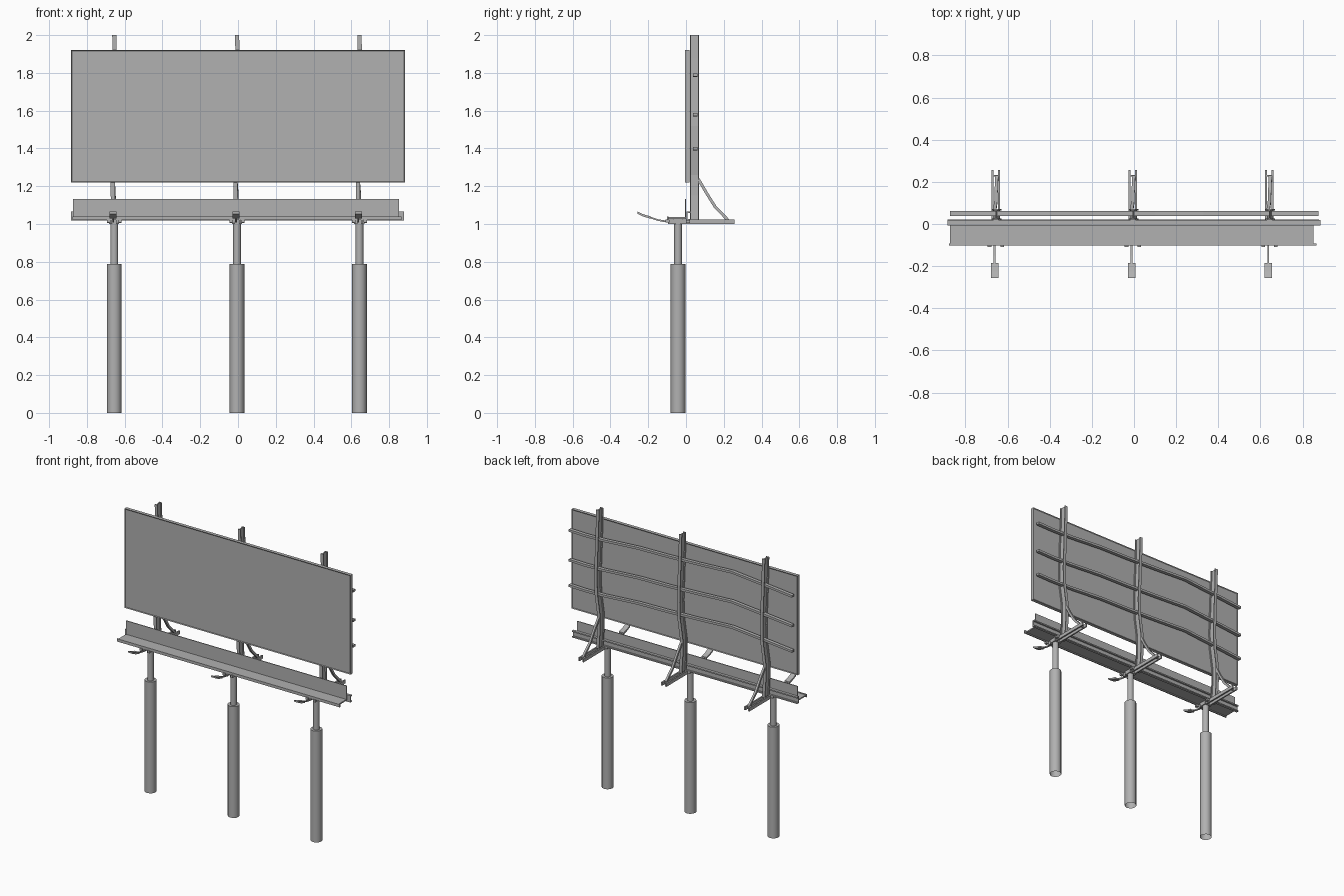
import bpy, bmesh, math
from mathutils import Vector

if "Cube" in bpy.data.objects:
    bpy.data.objects.remove(bpy.data.objects["Cube"])

# Mid-dark grey for the whole structure
grey = bpy.data.materials.new("dark_grey")
grey.diffuse_color = (.44, .44, .44, 1)
grey.use_nodes = True
grey.node_tree.nodes["Principled BSDF"].inputs["Base Color"].default_value = grey.diffuse_color


def finish(bm, name):
    bmesh.ops.recalc_face_normals(bm, faces=bm.faces)
    me = bpy.data.meshes.new(name)
    bm.to_mesh(me)
    bm.free()
    me.materials.append(grey)
    ob = bpy.data.objects.new(name, me)
    bpy.context.collection.objects.link(ob)
    return ob


def box(name, x0, x1, y0, y1, z0, z1):
    bm = bmesh.new()
    bmesh.ops.create_cube(bm, size=1)
    for v in bm.verts:
        v.co = Vector((x0 + (v.co.x + .5) * (x1 - x0),
                       y0 + (v.co.y + .5) * (y1 - y0),
                       z0 + (v.co.z + .5) * (z1 - z0)))
    return finish(bm, name)


def cylinder(name, x, y, z0, z1, r, sides=12):
    """Upright tube, capped on top and open at the bottom."""
    bpy.ops.mesh.primitive_cylinder_add(vertices=sides, radius=r, depth=z1 - z0,
                                        location=(x, y, (z0 + z1) / 2))
    ob = bpy.context.object
    ob.name = name
    bm = bmesh.new()
    bm.from_mesh(ob.data)
    bmesh.ops.delete(bm, geom=[f for f in bm.faces if f.normal.z < -.9], context='FACES_ONLY')
    bm.to_mesh(ob.data)
    bm.free()
    ob.data.materials.append(grey)
    bpy.ops.object.shade_smooth_by_angle(angle=math.radians(40))
    return ob


def loft(name, path, section, u, v):
    """Sweep a flat section (a, b) along path points; u and v are its fixed axes."""
    bm = bmesh.new()
    u, v = Vector(u), Vector(v)
    rings = [[bm.verts.new(Vector(p) + u * a + v * b) for a, b in section] for p in path]
    n = len(section)
    for r, s in zip(rings, rings[1:]):
        for i in range(n):
            bm.faces.new((r[i], r[(i + 1) % n], s[(i + 1) % n], s[i]))
    bm.faces.new(rings[0])
    bm.faces.new(rings[-1])
    return finish(bm, name)


def rect(w, h):
    return [(-w / 2, -h / 2), (w / 2, -h / 2), (w / 2, h / 2), (-w / 2, h / 2)]


def i_section(w, h, t):
    q = [(w / 2, h / 2), (w / 2, h / 2 - t), (t / 2, h / 2 - t)]
    half = q + [(a, -b) for a, b in reversed(q)]
    return half + [(-a, -b) for a, b in half[:]]


X, Y, Z = (1, 0, 0), (0, 1, 0), (0, 0, 1)

# Sign board with a thin raised rim on front and back
board = box("sign_board", -.885, .885, -.006, .018, 1.22, 1.922)
bm = bmesh.new()
bm.from_mesh(board.data)
for side in (-1, 1):
    face = [f for f in bm.faces if f.normal.y * side > .9]
    bmesh.ops.inset_region(bm, faces=face, thickness=.008, depth=0)
    bmesh.ops.translate(bm, verts=list(face[0].verts), vec=(0, -side * .004, 0))
bm.to_mesh(board.data)
bm.free()

# Slightly wavy horizontal stringers behind the board
wave = [(.875, 0), (.75, -.003), (.6, .0), (.33, .018), (.1, .022), (-.15, .032),
        (-.4, .045), (-.65, .022), (-.872, 0)]
for i, z in enumerate((1.79, 1.58, 1.4)):
    loft(f"stringer_{i}", [(x, .05, z + d) for x, d in wave], rect(.024, .016), Y, Z)

# Walkway: floor with back wall, front lip, rear channel beam
wall = [(-.093, 1.027), (.0, 1.027), (.0, 1.132), (-.006, 1.132), (-.006, 1.036), (-.093, 1.036)]
loft("walkway", [(-.873, 0, 0), (.852, 0, 0)], wall, Y, Z)
box("walkway_front_lip", -.877, .866, -.101, -.092, 1.02, 1.04)
channel = [(.002, 1.018), (.021, 1.018), (.021, 1.026), (.009, 1.026),
           (.009, 1.057), (.021, 1.057), (.021, 1.066), (.002, 1.066)]
loft("rear_beam", [(-.885, 0, 0), (.878, 0, 0)], channel, Y, Z)

# Three identical support bays
sway = [(2.0, 0), (1.88, .003), (1.7, .01), (1.52, .016), (1.4, .012),
        (1.26, -.008), (1.15, -.008), (1.02, 0)]
for i, cx in enumerate((-.655, -.005, .643)):
    # Two-stage round post
    cylinder(f"lower_post_{i}", cx, -.042, 0, .787, .039)
    cylinder(f"upper_post_{i}", cx, -.042, .78, 1.012, .021)
    # Upright I-beam
    loft(f"upright_{i}", [(cx + d, .045, z) for z, d in sway],
         i_section(.022, .05, .006), X, Y)
    # Paired outriggers with clamp ears
    for s in (-1, 1):
        a = cx - .001 + s * .0155
        e = cx + s * .03
        box(f"outrigger_{i}", a - .005, a + .005, -.095, .257, 1.0, 1.024)
        box(f"clamp_ear_{i}", e - .009, e + .009, -.108, -.088, 1.008, 1.024)
        box(f"post_ear_{i}", e - .009, e + .009, .0, .02, 1.006, 1.02)
    box(f"outrigger_spacer_{i}", cx - .012, cx + .01, .225, .232, 1.004, 1.022)
    box(f"post_cap_{i}", cx - .028, cx + .026, -.068, -.016, 1.0, 1.026)
    # Bent back brace
    loft(f"brace_{i}", [(cx - .006, .066, 1.237), (cx, .108, 1.165), (cx + .001, .155, 1.09),
                        (cx + .004, .225, 1.018)], rect(.015, .016), X, (0, .75, .6))
    # Lamp arm and tilted lamp head
    lx = cx - .006
    loft(f"lamp_arm_{i}", [(lx, -.06, 1.012), (lx, -.11, 1.014), (lx, -.15, 1.021),
                           (lx, -.195, 1.036)], rect(.009, .009), X, Z)
    loft(f"lamp_head_{i}", [(lx, -.186, 1.034), (lx, -.225, 1.045), (lx, -.257, 1.06)],
         rect(.037, .012), X, Z)
